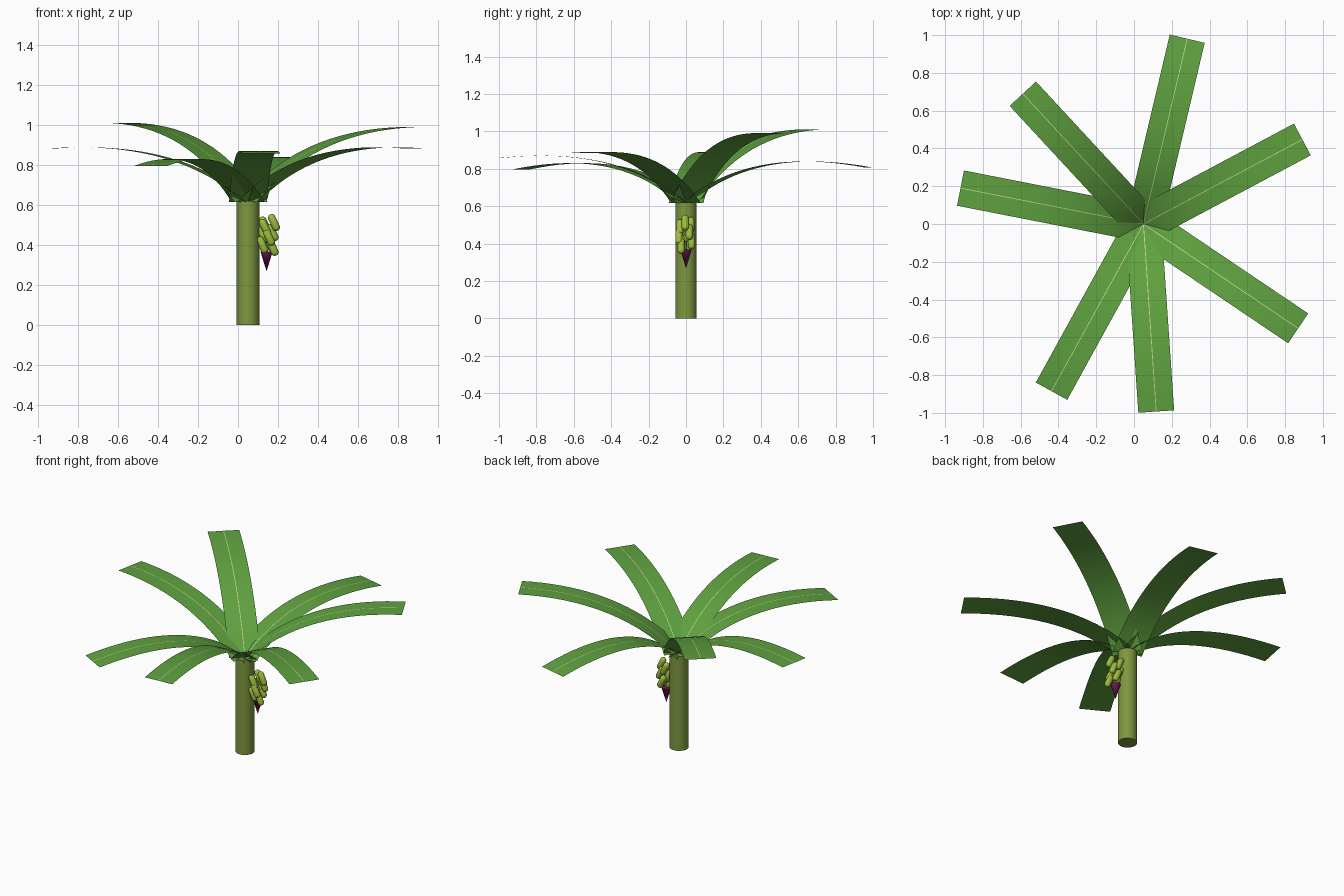
import bpy, bmesh, math
from mathutils import Matrix, Vector

if "Cube" in bpy.data.objects:
    bpy.data.objects.remove(bpy.data.objects["Cube"])


def material(name, rgb):
    mat = bpy.data.materials.new(name)
    mat.use_nodes = True
    color = (*rgb, 1)
    mat.diffuse_color = color
    mat.node_tree.nodes["Principled BSDF"].inputs["Base Color"].default_value = color
    return mat


LEAF = material("leaf green", (0.115, 0.36, 0.05))
RIB = material("pale rib", (0.6, 0.7, 0.3))
TRUNK = material("olive trunk", (0.21, 0.31, 0.05))
FRUIT = material("fruit green", (0.34, 0.5, 0.05))
BUD = material("flower purple", (0.17, 0.012, 0.085))


def add_object(name, bm, mat, place=Matrix()):
    mesh = bpy.data.meshes.new(name)
    bm.to_mesh(mesh)
    bm.free()
    mesh.materials.append(mat)
    obj = bpy.data.objects.new(name, mesh)
    bpy.context.collection.objects.link(obj)
    obj.matrix_world = place
    bpy.ops.object.select_all(action='DESELECT')
    obj.select_set(True)
    bpy.context.view_layer.objects.active = obj
    bpy.ops.object.shade_smooth_by_angle(angle=math.radians(40))
    return obj


def cone(name, r_low, r_high, z_low, z_high, sides, mat, x):
    bm = bmesh.new()
    bmesh.ops.create_cone(bm, cap_ends=True, segments=sides, radius1=r_low,
                          radius2=r_high, depth=z_high - z_low)
    return add_object(name, bm, mat, Matrix.Translation((x, 0, (z_low + z_high) / 2)))


def capsule(name, radius, length, mat, place):
    # A sphere whose two halves are pulled apart along z
    bm = bmesh.new()
    bmesh.ops.create_uvsphere(bm, u_segments=12, v_segments=9, radius=radius)
    for v in bm.verts:
        v.co.z += math.copysign(length / 2 - radius, v.co.z)
    return add_object(name, bm, mat, place)


def arched_strip(name, angle, reach, lift, tip, half_width, mat, base, steps=20):
    # A single sheet along a quadratic curve: steep at the base, flat at the tip
    bm = bmesh.new()
    rows = []
    for i in range(steps + 1):
        s = i / steps
        r = 2 * 0.36 * reach * s * (1 - s) + reach * s * s
        z = 2 * lift * s * (1 - s) + tip * s * s
        rows.append([bm.verts.new((r, side * half_width, z)) for side in (-1, 1)])
    for a, b in zip(rows, rows[1:]):
        bm.faces.new((a[0], b[0], b[1], a[1]))
    place = Matrix.Translation((AXIS, 0, base)) @ Matrix.Rotation(math.radians(angle), 4, 'Z')
    return add_object(name, bm, mat, place)


AXIS = 0.05

# Trunk
cone("trunk", 0.057, 0.057, 0, 0.62, 32, TRUNK, AXIS)

# Crown: direction, reach, control height and tip height of each leaf
CROWN = [(76.7, 1.008, 0.31, 0.19), (28, 0.953, 0.37, 0.375), (-34, 0.988, 0.31, 0.268),
         (-86.1, 0.995, 0.31, 0.242), (-118.8, 1.01, 0.3, 0.18),
         (168.9, 0.987, 0.31, 0.268), (132.8, 0.94, 0.385, 0.395)]
for i, (angle, reach, lift, tip) in enumerate(CROWN):
    arched_strip(f"leaf_{i + 1}", angle, reach, lift, tip, 0.095, LEAF, 0.616)
    arched_strip(f"leaf_rib_{i + 1}", angle, reach, lift, tip, 0.002, RIB, 0.617)

# Fruit bunch: three staggered rings of leaning fruits
BUNCH = 0.15
tilt = Matrix.Rotation(math.radians(-25), 4, 'Y')
for row in range(3):
    for k in range(3):
        turn = math.radians(120 * k + 40 * row)
        spot = Vector((BUNCH + 0.03 * math.cos(turn), 0.034 * math.sin(turn) - 0.004,
                       0.5 - 0.05 * row - 0.012 * (k - 1)))
        capsule(f"fruit_{row + 1}_{k + 1}", 0.0195, 0.09, FRUIT,
                Matrix.Translation(spot) @ tilt)

# Flower bud hanging below the bunch
cone("flower_bud", 0, 0.031, 0.268, 0.368, 12, BUD, 0.143)
